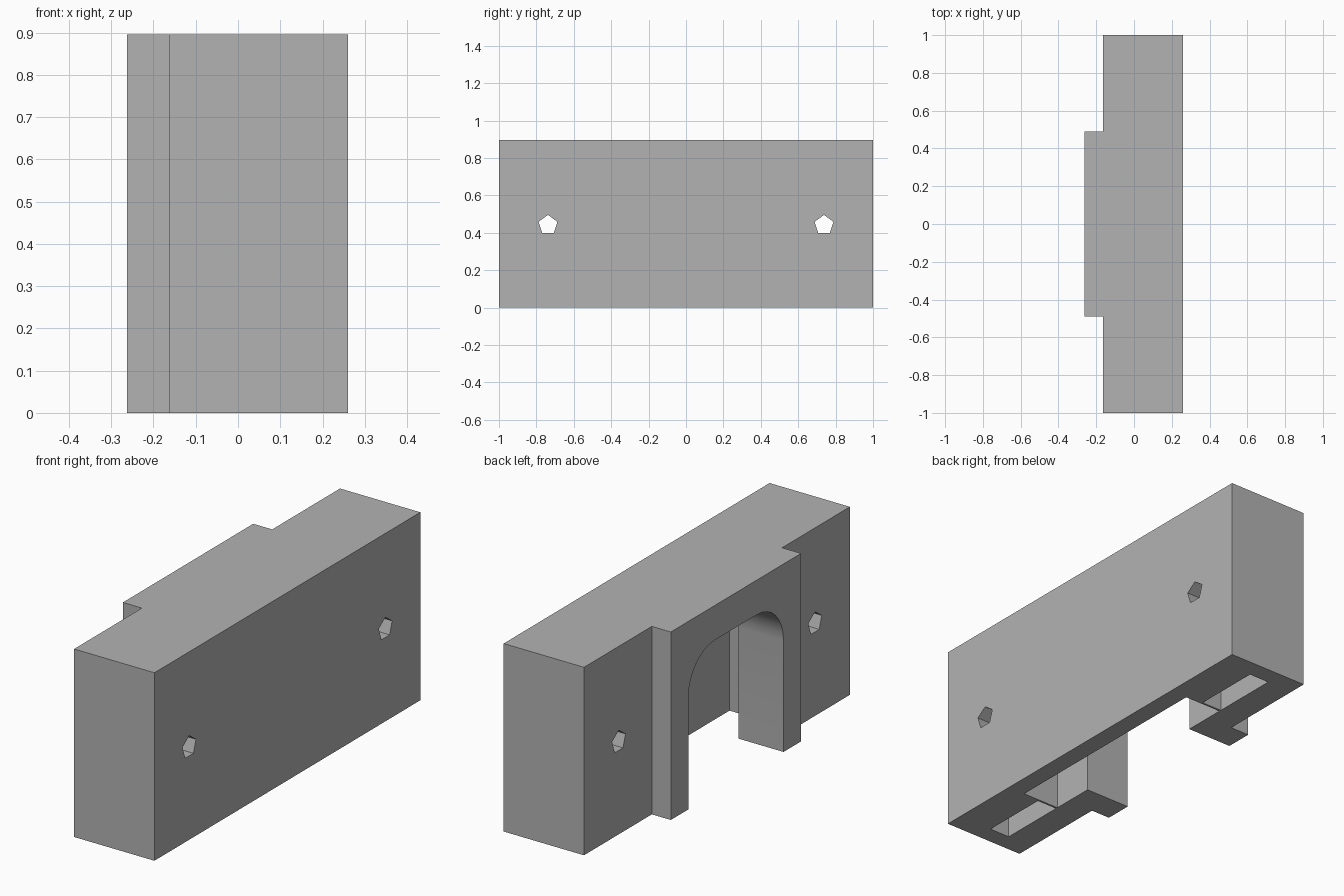
import bpy, bmesh, math
from mathutils import Vector

cube = bpy.data.objects.get("Cube")
if cube:
    bpy.data.objects.remove(cube, do_unlink=True)

HEIGHT = 0.895
CAVITY_TOP = 0.74

grey = bpy.data.materials.new("mid_grey")
grey.use_nodes = True
grey.diffuse_color = (0.45, 0.45, 0.45, 1)
grey.node_tree.nodes["Principled BSDF"].inputs["Base Color"].default_value = grey.diffuse_color


def prism(name, points, offset):
    """Extrude a closed outline of 3D points along an offset."""
    bm = bmesh.new()
    face = bm.faces.new([bm.verts.new(p) for p in points])
    made = bmesh.ops.extrude_face_region(bm, geom=[face])["geom"]
    bmesh.ops.translate(bm, vec=Vector(offset),
                        verts=[v for v in made if isinstance(v, bmesh.types.BMVert)])
    bmesh.ops.recalc_face_normals(bm, faces=bm.faces)
    mesh = bpy.data.meshes.new(name)
    bm.to_mesh(mesh)
    bm.free()
    mesh.materials.append(grey)
    obj = bpy.data.objects.new(name, mesh)
    bpy.context.scene.collection.objects.link(obj)
    return obj


def box(name, x0, x1, y0, y1, z0, z1):
    return prism(name, [(x0, y0, z0), (x1, y0, z0), (x1, y1, z0), (x0, y1, z0)],
                 (0, 0, z1 - z0))


def cut(target, cutter):
    cutter.hide_render = True
    mod = target.modifiers.new("cut", "BOOLEAN")
    mod.operation = "DIFFERENCE"
    mod.solver = "EXACT"
    mod.object = cutter
    bpy.context.view_layer.objects.active = target
    bpy.ops.object.modifier_apply(modifier=mod.name)
    bpy.data.objects.remove(cutter, do_unlink=True)


# Block with a raised centre panel on its right side
half = [(0.26, 1), (-0.163, 1), (-0.163, 0.49), (-0.263, 0.49)]
outline = half + [(x, -y) for x, y in reversed(half)]
block = prism("arched_block", [(x, y, 0) for x, y in outline], (0, 0, HEIGHT))

# Wide cavity behind the arch, open at the bottom
cut(block, box("cavity_cutter", -0.026, 0.17, -0.57, 0.57, -0.1, CAVITY_TOP))

# Arched opening with rounded upper corners
half_width, top, radius, steps = 0.358, 0.73, 0.2, 8
corner = []
for i in range(steps + 1):
    a = math.pi / 2 * i / steps
    corner.append((half_width - radius + radius * math.cos(a),
                   top - radius + radius * math.sin(a)))
side = [(half_width, -0.1)] + corner
arch = side + [(-y, z) for y, z in reversed(side)]
cut(block, prism("arch_cutter", [(-0.4, y, z) for y, z in arch], (0.45, 0, 0)))

for s in (-1, 1):
    # Narrow slot in the underside, beside the cavity
    y0, y1 = sorted((s * 0.58, s * 0.913))
    cut(block, box("slot_cutter", -0.026, 0.081, y0, y1, -0.1, CAVITY_TOP))

    # Five-sided through hole
    pentagon = [(-0.5, s * 0.738 + 0.053 * math.sin(math.tau * i / 5),
                 0.4425 + 0.053 * math.cos(math.tau * i / 5)) for i in range(5)]
    cut(block, prism("hole_cutter", pentagon, (1, 0, 0)))

# Smooth the arch only
bpy.ops.object.select_all(action="DESELECT")
block.select_set(True)
bpy.context.view_layer.objects.active = block
bpy.ops.object.shade_smooth_by_angle(angle=math.radians(30))
